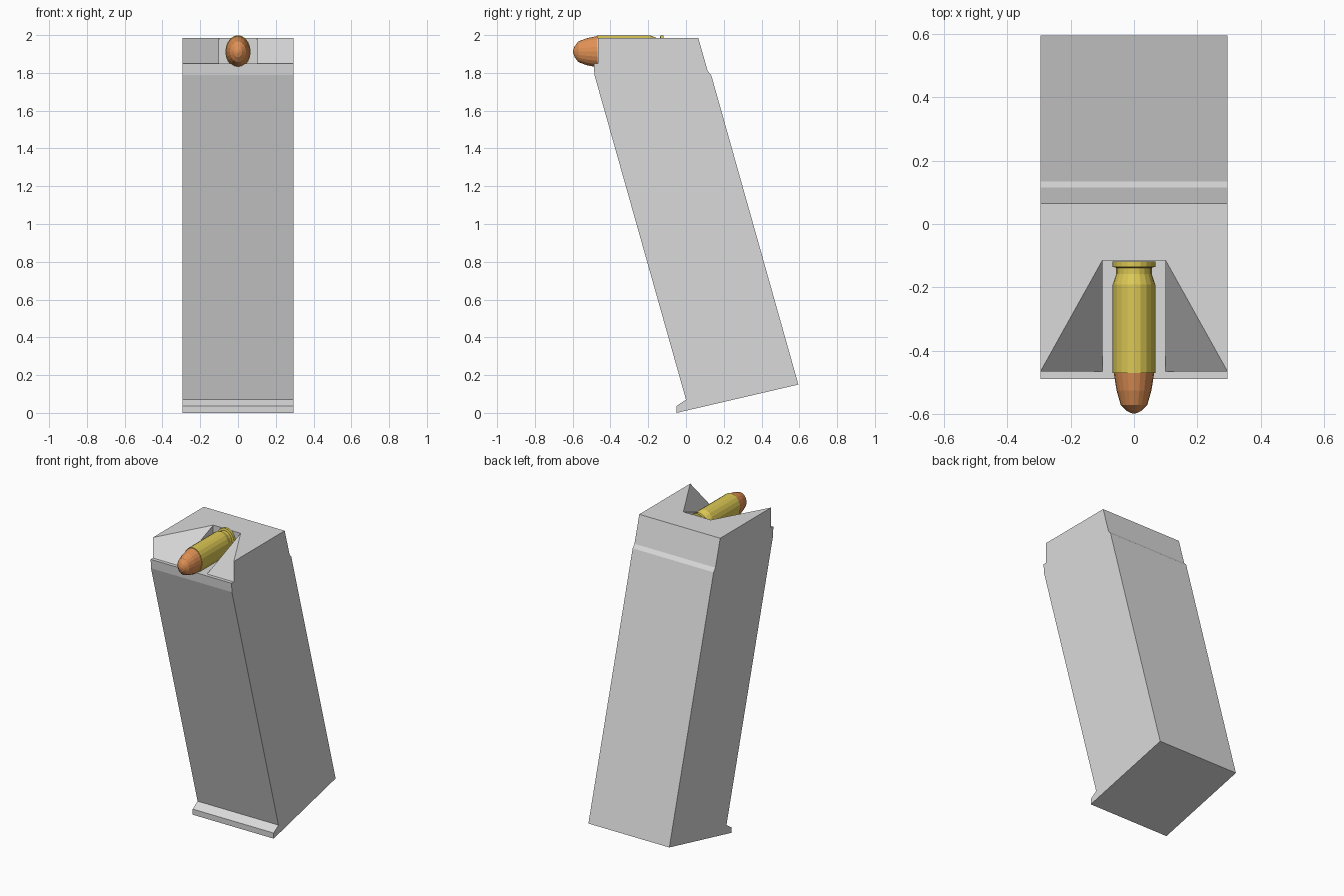
import bpy, bmesh, math

if "Cube" in bpy.data.objects:
    bpy.data.objects.remove(bpy.data.objects["Cube"])


def material(name, rgb):
    m = bpy.data.materials.new(name)
    m.diffuse_color = (*rgb, 1)
    m.use_nodes = True
    m.node_tree.nodes["Principled BSDF"].inputs["Base Color"].default_value = m.diffuse_color
    return m


def add_object(name, bm, mat):
    bmesh.ops.recalc_face_normals(bm, faces=bm.faces)
    me = bpy.data.meshes.new(name)
    bm.to_mesh(me)
    bm.free()
    me.materials.append(mat)
    ob = bpy.data.objects.new(name, me)
    bpy.context.collection.objects.link(ob)
    return ob


steel = material("light grey steel", (0.70, 0.70, 0.70))
brass = material("brass", (0.72, 0.58, 0.09))
copper = material("copper", (0.74, 0.28, 0.09))

# Slanted box body: left half from its side profile, then mirrored
W, N = 0.295, 0.10            # half width, half width of the feed channel
BACK, FLOOR, TOP = -0.115, 1.85, 1.985
profile = [(-0.465, TOP), (0.065, TOP), (0.115, 1.81), (0.134, 1.787),
           (0.595, 0.15), (-0.05, 0.0), (-0.05, 0.037), (0.0, 0.07),
           (-0.485, 1.79), (-0.488, FLOOR), (-0.465, FLOOR)]
bm = bmesh.new()
side = [bm.verts.new((-W, y, z)) for y, z in profile]
mid = [bm.verts.new((0, y, z)) for y, z in profile[1:]]
bm.faces.new(side)
for i in range(1, 9):
    bm.faces.new((side[i], side[i + 1], mid[i], mid[i - 1]))

# Feed opening: sloped cheeks and a central channel
b = bm.verts.new((-N, BACK, TOP))
b0 = bm.verts.new((0, BACK, TOP))
c = bm.verts.new((-N, -0.465, FLOOR))
d = bm.verts.new((-N, BACK, FLOOR))
d0 = bm.verts.new((0, BACK, FLOOR))
for f in ((side[0], side[10], c, b), (side[0], b, b0, mid[0], side[1]),
          (side[9], mid[8], mid[9], c, side[10]),
          (c, b, d), (c, d, d0, mid[9]), (b, d, d0, b0)):
    bm.faces.new(f)
body = add_object("box_body", bm, steel)
mirror = body.modifiers.new("mirror", "MIRROR")
mirror.use_clip = True


def lathe(name, points, mat, sides=20, z=1.912, stretch=1.3):
    """Turned part along y, taller than wide; points are (y, radius)."""
    bm = bmesh.new()
    rings = []
    for y, r in points:
        rings.append([bm.verts.new((r * math.cos(a), y, z + stretch * r * math.sin(a)))
                      for a in (2 * math.pi * k / sides for k in range(sides))])
    for p, q in zip(rings, rings[1:]):
        for k in range(sides):
            n = (k + 1) % sides
            bm.faces.new((p[k], p[n], q[n], q[k]))
    bm.faces.new(rings[0])
    bm.faces.new(rings[-1])
    return add_object(name, bm, mat)


# Brass case with rim and groove, copper tip
lathe("case", [(-0.118, 0.067), (-0.135, 0.067), (-0.138, 0.056), (-0.157, 0.056),
               (-0.19, 0.067), (-0.47, 0.067)], brass)
lathe("tip", [(-0.468, 0.064), (-0.525, 0.055), (-0.57, 0.042),
              (-0.59, 0.022), (-0.597, 0.006)], copper)
